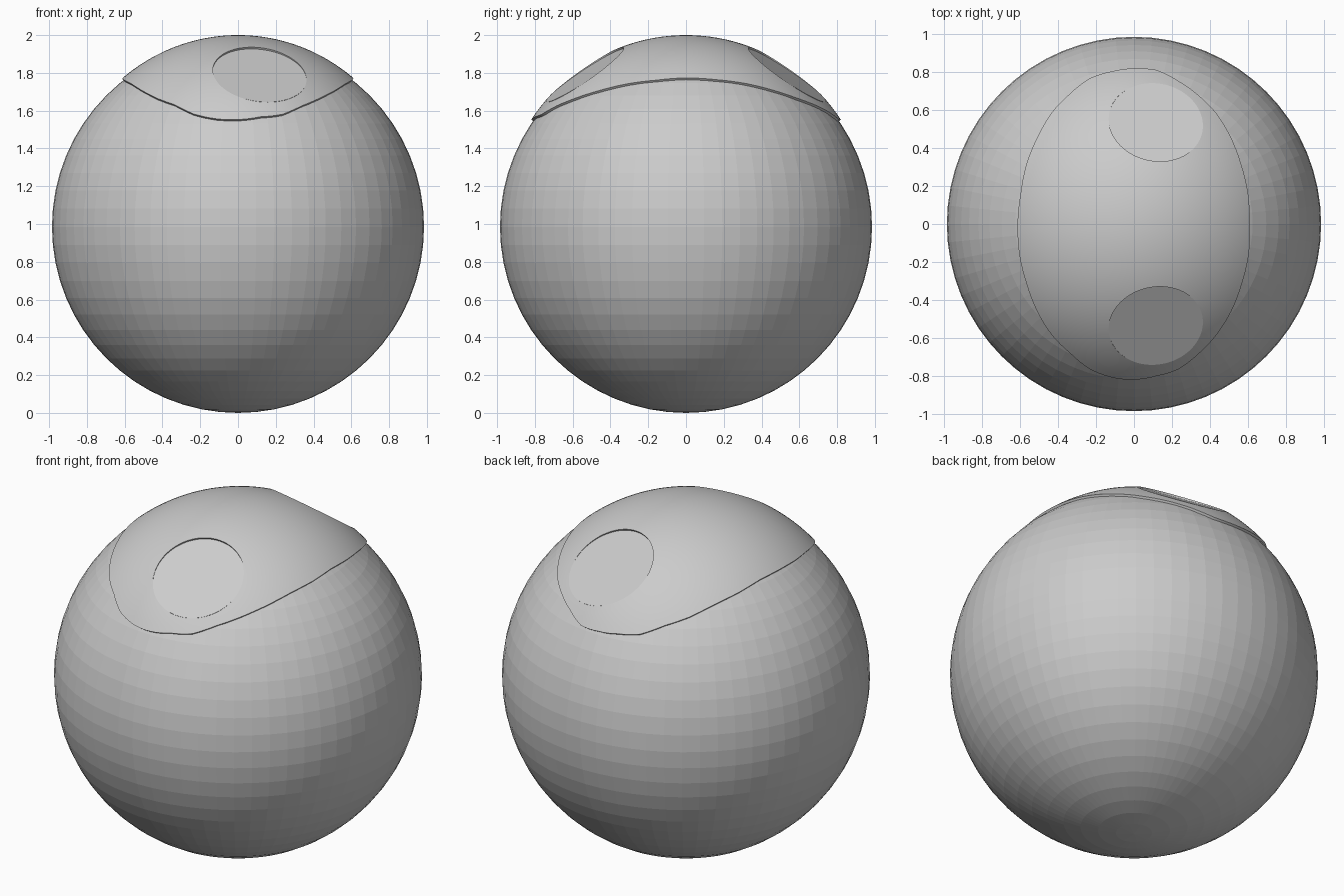
import bpy, bmesh, math, random
from mathutils import Vector

if "Cube" in bpy.data.objects:
    bpy.data.objects.remove(bpy.data.objects["Cube"])

random.seed(3)
C = Vector((0, 0, 0.985))      # ball centre
R = 0.985                      # ball radius
EYE = Vector((0.115, 0.535, 0.805)).normalized()
EYE_R, EYE_D = 0.25, 0.969


def add_disc_solid(name, direction, near, far, radius):
    """Cylinder along a ray from the ball centre, between two distances."""
    bpy.ops.mesh.primitive_cylinder_add(
        vertices=96, radius=radius, depth=far - near,
        location=C + direction * (near + far) / 2,
        rotation=direction.to_track_quat('Z', 'Y').to_euler())
    ob = bpy.context.object
    ob.name = name
    return ob


# Faceted ball
bpy.ops.mesh.primitive_uv_sphere_add(segments=64, ring_count=32, radius=R, location=C)
ball = bpy.context.object
ball.name = "ball"

# Raised oval top shell with a slightly uneven rim
bm = bmesh.new()
SEG, RINGS = 128, 32
jitter = [random.uniform(-0.008, 0.008) for _ in range(SEG // 4)]


def shell_point(i, t, drop=0.0):
    a = 2 * math.pi * i / SEG
    k = i / 4
    j0, j1 = jitter[int(k) % len(jitter)], jitter[(int(k) + 1) % len(jitter)]
    s = t * (1 + (j0 + (j1 - j0) * (k % 1)) * t ** 8)
    x, y = 0.612 * s * math.cos(a), 0.822 * s * math.sin(a)
    r = 1.015 - 0.018 * t * t
    p = Vector((x, y, math.sqrt(r * r - x * x - y * y)))
    return C + p * (1 - drop / r)


def add_cap(drop):
    pole = bm.verts.new(shell_point(0, 0, drop))
    rings = [[bm.verts.new(shell_point(i, n / RINGS, drop)) for i in range(SEG)]
             for n in range(1, RINGS + 1)]
    for i in range(SEG):
        j = (i + 1) % SEG
        bm.faces.new((pole, rings[0][i], rings[0][j]))
        for a, b in zip(rings, rings[1:]):
            bm.faces.new((a[i], b[i], b[j], a[j]))
    return rings[-1]


outer, inner = add_cap(0), add_cap(0.035)
for i in range(SEG):
    j = (i + 1) % SEG
    bm.faces.new((outer[i], inner[i], inner[j], outer[j]))
bmesh.ops.recalc_face_normals(bm, faces=bm.faces)
mesh = bpy.data.meshes.new("top_shell")
bm.to_mesh(mesh)
bm.free()
shell = bpy.data.objects.new("top_shell", mesh)
bpy.context.collection.objects.link(shell)

# Round recesses front and back, each with a flat disc floor
cutters = []
for side, label in ((-1, "front"), (1, "back")):
    d = Vector((EYE.x, EYE.y * side, EYE.z))
    cutter = add_disc_solid(label + "_cutter", d, EYE_D - 0.012, 1.2, EYE_R)
    cutters.append(cutter)
    add_disc_solid(label + "_disc", d, EYE_D - 0.012, EYE_D, EYE_R)
    for ob in (ball, shell):
        mod = ob.modifiers.new("recess", 'BOOLEAN')
        mod.operation = 'DIFFERENCE'
        mod.solver = 'EXACT'
        mod.object = cutter

# Apply cuts, drop the cutters
for ob in (ball, shell):
    bpy.ops.object.select_all(action='DESELECT')
    ob.select_set(True)
    bpy.context.view_layer.objects.active = ob
    for m in list(ob.modifiers):
        bpy.ops.object.modifier_apply(modifier=m.name)
for c in cutters:
    bpy.data.objects.remove(c, do_unlink=True)

# Smooth shell, crisp rims
bpy.ops.object.shade_smooth_by_angle(angle=math.radians(25))
